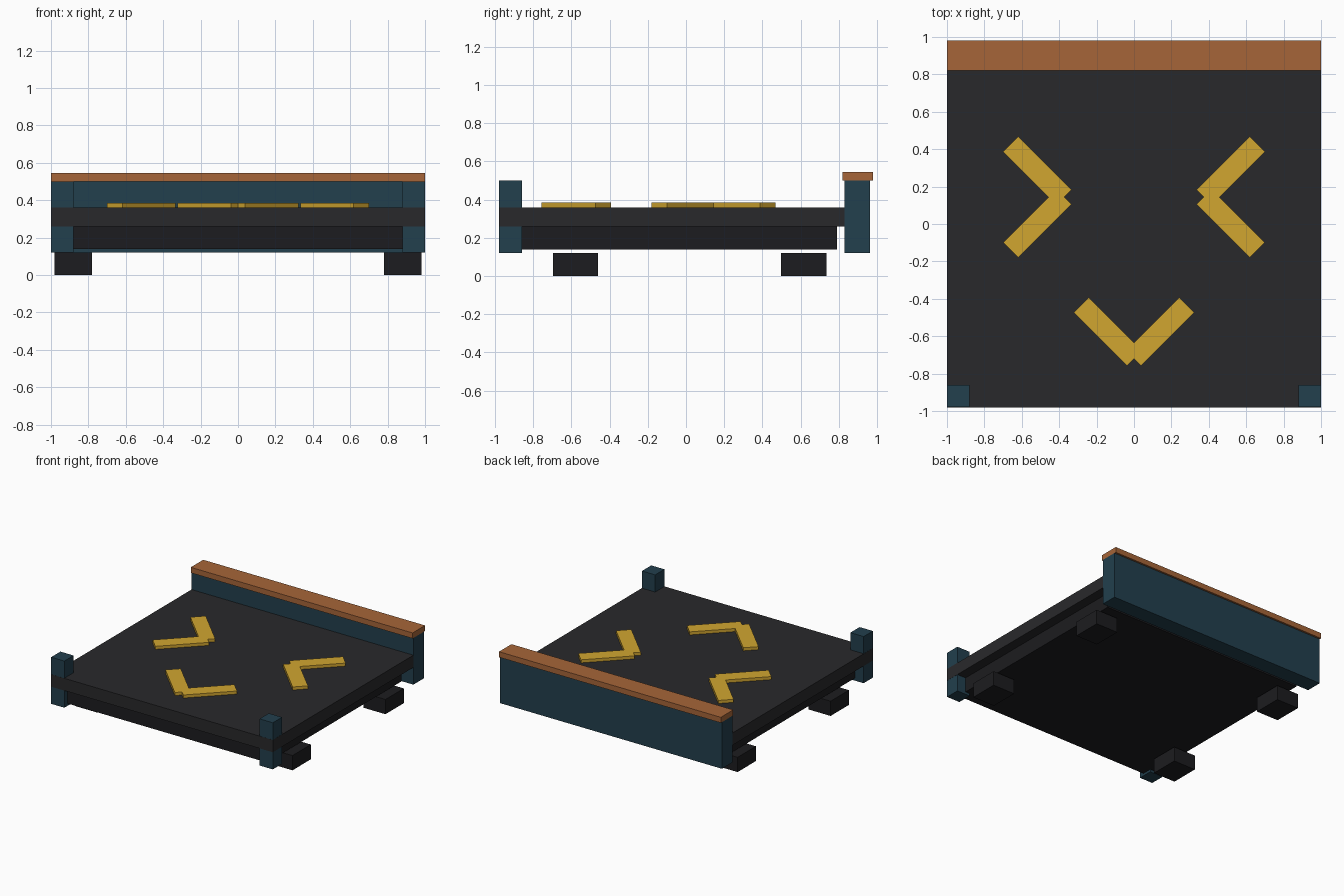
import bpy
import bmesh
from math import radians
from mathutils import Matrix

if "Cube" in bpy.data.objects:
    bpy.data.objects.remove(bpy.data.objects["Cube"])


def material(name, rgb):
    m = bpy.data.materials.new(name)
    m.diffuse_color = (*rgb, 1)
    m.use_nodes = True
    m.node_tree.nodes["Principled BSDF"].inputs["Base Color"].default_value = m.diffuse_color
    return m


CHARCOAL = material("charcoal", (0.022, 0.022, 0.024))
BLACK = material("black", (0.012, 0.012, 0.014))
TEAL = material("teal", (0.016, 0.05, 0.075))
COPPER = material("copper", (0.38, 0.13, 0.04))
GOLD = material("gold", (0.64, 0.38, 0.03))


def box(name, x, y, z, mat, turn=0):
    """Box from (min, max) ranges, turned about its own vertical axis."""
    ranges = (x, y, z)
    centre = [(a + b) / 2 for a, b in ranges]
    size = [b - a for a, b in ranges]
    bm = bmesh.new()
    bmesh.ops.create_cube(bm, size=1, matrix=Matrix.Diagonal((*size, 1)))
    mesh = bpy.data.meshes.new(name)
    bm.to_mesh(mesh)
    bm.free()
    mesh.materials.append(mat)
    ob = bpy.data.objects.new(name, mesh)
    ob.location = centre
    ob.rotation_euler.z = radians(turn)
    bpy.context.collection.objects.link(ob)
    return ob


# Platform and the recessed body under it
box("deck", (-1, 1), (-0.98, 0.83), (0.26, 0.36), CHARCOAL)
box("underbody", (-0.92, 0.92), (-0.94, 0.79), (0.14, 0.26), BLACK)

# Back wall with overhanging cap
box("back_wall", (-1, 1), (0.83, 0.965), (0.12, 0.50), TEAL)
box("back_wall_cap", (-1, 1), (0.82, 0.98), (0.50, 0.545), COPPER)

# Front corner posts (a hair inside the deck faces) and four feet
for s, side in ((-1, "left"), (1, "right")):
    box(f"front_post_{side}", sorted((s * 0.88, s * 0.999)),
        (-0.979, -0.86), (0.12, 0.50), TEAL)
    for y, end in ((-0.58, "front"), (0.617, "back")):
        box(f"foot_{end}_{side}", sorted((s * 0.78, s * 0.98)),
            (y - 0.118, y + 0.118), (0, 0.12), BLACK)


# Raised arrow markings, each made of diagonal bars
def bar(name, x, y, turn):
    box(name, (x - 0.2015, x + 0.2015), (y - 0.0575, y + 0.0575),
        (0.355, 0.385), GOLD, turn)


for s, side in ((-1, "left"), (1, "right")):
    bar(f"arrow_{side}_upper_bar", s * 0.517, 0.285, s * 45)
    bar(f"arrow_{side}_lower_bar", s * 0.517, 0.003, -s * 45)
    bar(f"arrow_front_{side}_bar", s * 0.14, -0.575, s * 45)
